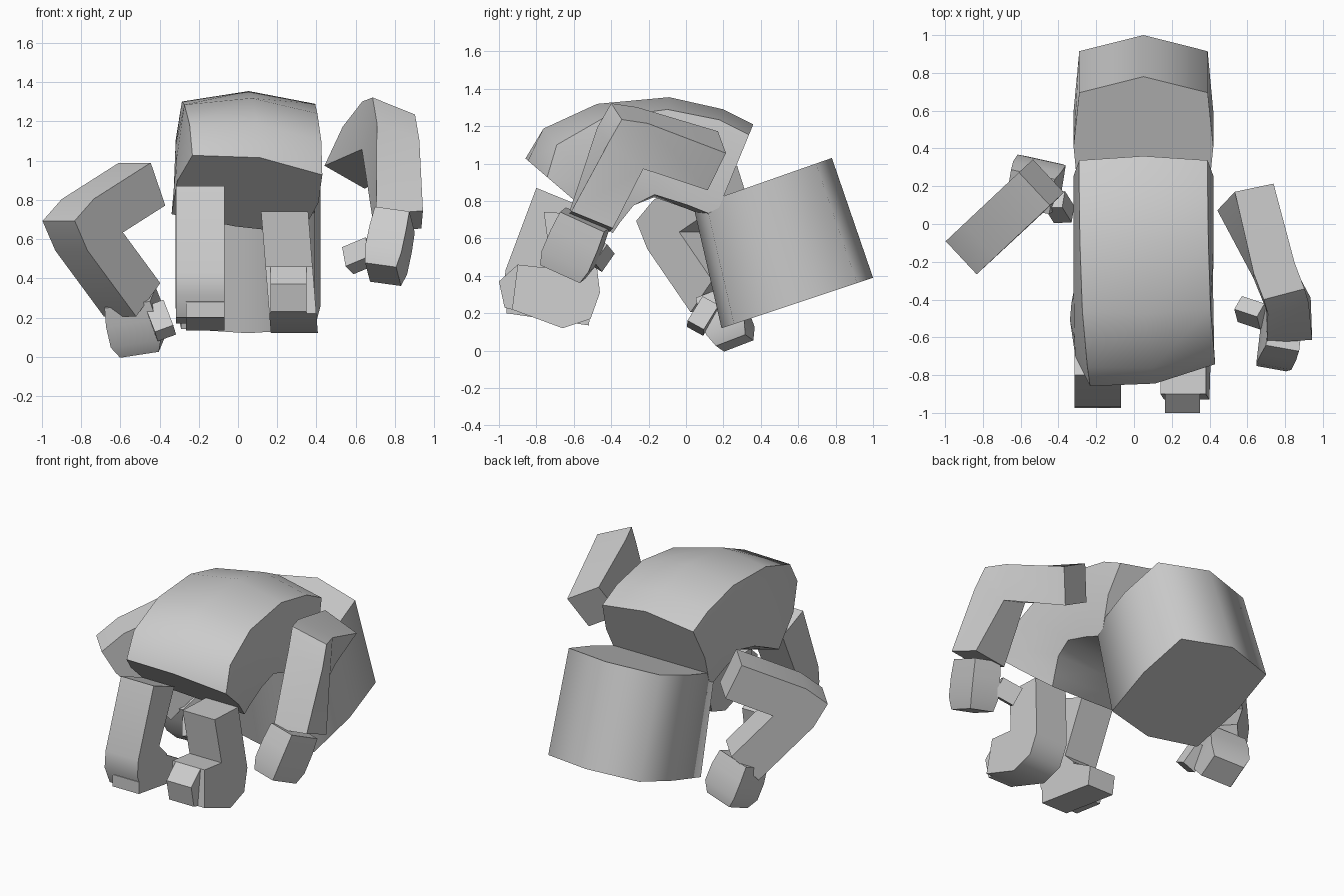
import bpy, bmesh, math
from mathutils import Vector as V, Matrix

if "Cube" in bpy.data.objects:
    bpy.data.objects.remove(bpy.data.objects["Cube"])


def loft(name, rings, angle=55):
    """Skin a list of closed rings and cap both ends."""
    bm = bmesh.new()
    rows = [[bm.verts.new(p) for p in r] for r in rings]
    n = len(rows[0])
    for a, b in zip(rows, rows[1:]):
        for i in range(n):
            bm.faces.new((a[i], a[(i + 1) % n], b[(i + 1) % n], b[i]))
    bm.faces.new(rows[0])
    bm.faces.new(rows[-1])
    bmesh.ops.remove_doubles(bm, verts=bm.verts, dist=0.002)
    bmesh.ops.recalc_face_normals(bm, faces=bm.faces)
    me = bpy.data.meshes.new(name)
    bm.to_mesh(me)
    bm.free()
    ob = bpy.data.objects.new(name, me)
    bpy.context.collection.objects.link(ob)
    bpy.ops.object.select_all(action='DESELECT')
    ob.select_set(True)
    bpy.context.view_layer.objects.active = ob
    bpy.ops.object.shade_smooth_by_angle(angle=math.radians(angle))
    return ob


def barrel_ring(outer, inner, roll=0, x=0.05, lip=0.06, lip_in=0.02):
    """Eight-sided body section between two points in the y-z plane."""
    o, i = V((x, *outer)), V((x, *inner))
    c, v, u = (o + i) / 2, (o - i).normalized(), V((1, 0, 0))
    h = (o - i).length / 2
    t = u.cross(v)
    rot = Matrix.Rotation(math.radians(roll), 3, t)
    pts = [(0, h), (.34, h - lip), (.37, 0), (.34, lip_in - h),
           (0, -h), (-.34, lip_in - h), (-.37, 0), (-.34, h - lip)]
    return [c + rot @ (u * a + v * b) for a, b in pts]


def box_ring(inner, outer, u):
    return [inner - u, inner + u, outer + u, outer - u]


def arm(name, s, e, w, twist=0, wrist=0, r=0.12):
    """Bent square limb: sharp inside the elbow, rounded outside."""
    s, e, w = V(s), V(e), V(w)
    d1, d2 = (e - s).normalized(), (w - e).normalized()
    hinge = d1.cross(d2).normalized()
    o1, o2 = hinge.cross(d1), hinge.cross(d2)
    mid = e - (s + w) / 2
    if o1.dot(mid) < 0:
        o1, o2 = -o1, -o2
    bis = (o1 + o2).normalized()
    inner = e - bis * (r / bis.dot(o1))
    ts = Matrix.Rotation(math.radians(twist), 3, d1)
    te = Matrix.Rotation(math.radians(twist * .7), 3, d1)
    tw = Matrix.Rotation(math.radians(wrist), 3, d2)
    v, u, z = ts @ o1 * r, hinge * r, tw @ o2 * r
    loft(name, [box_ring(s - v, s + v, ts @ u),
                box_ring(inner, e + o1 * r - d1 * .06, te @ u),
                box_ring(inner, e + bis * r * 1.1, te @ u),
                box_ring(inner, e + o2 * r + d2 * .06, te @ u),
                box_ring(w - z, w + z, tw @ u)])


def block(name, a, b, side, wide, thick, taper=1.0, bulge=1.0):
    """Box from a to b, with an optional bulge and tapered tip."""
    a, b = V(a), V(b)
    d = (b - a).normalized()
    u = V(side)
    u = (u - d * u.dot(d)).normalized()
    v = d.cross(u)
    rings = []
    for t, k in ((0, 1), (.35, bulge), (.75, bulge), (1, taper)):
        c = a.lerp(b, t)
        rings.append(box_ring(c - v * thick / 2 * k, c + v * thick / 2 * k, u * wide / 2 * k))
    loft(name, rings)


def side_extrude(name, profile, x0, x1, lean=0):
    """Extrude a y-z profile across x, leaning with height."""
    loft(name, [[V((x + lean * (z - .4), y, z)) for y, z in profile] for x in (x0, x1)])


# Arched torso, slightly twisted at the front end
outer = [(-.85, 1.02), (-.765, 1.19), (-.475, 1.32), (-.09, 1.355), (.2, 1.29), (.36, 1.21)]
inner = [(-.43, .66), (-.37, .71), (-.28, .78), (-.17, .82), (.0, .76), (.15, .70)]
rolls = [-13, -9, -4, -1, 0, 0]
loft("torso", [barrel_ring(o, i, r) for o, i, r in zip(outer, inner, rolls)])

# Hanging barrel-shaped head
loft("head", [barrel_ring((.78, 1.03), (.04, .77), lip=.09, lip_in=.07),
              barrel_ring((1.0, .39), (.19, .12), lip=.09, lip_in=.07)], 75)

# Right arm with hand and thumb
arm("right_arm", (.59, .143, 1.015), (.77, -.32, 1.16), (.82, -.51, .69), -28, 18)
block("right_hand", (.80, -.54, .70), (.74, -.66, .42), (.1, .9, -.45), .26, .18, .9, 1.06)
block("right_thumb", (.68, -.49, .54), (.56, -.45, .49), (0, .5, .85), .12, .09)

# Left arm with hand and thumb
arm("left_arm", (-.49, .22, .88), (-.82, -.09, .67), (-.54, .17, .29))
block("left_hand", (-.55, .17, .30), (-.49, .26, .04), (.95, -.25, .25), .24, .2, .85, 1.1)
block("left_thumb", (-.42, .13, .25), (-.37, .05, .12), (1, 0, .3), .1, .1)

# Right leg: upright shin with the foot pointing forward
side_extrude("right_leg", [(-.76, .74), (-.72, .44), (-.9, .46), (-.93, .22), (-.66, .12),
                           (-.51, .17), (-.46, .31), (-.51, .73)], .145, .385, -.08)
side_extrude("right_toe", [(-1.0, .37), (-.9, .46), (-.8, .4), (-.85, .2), (-.97, .23)], .165, .35)

# Left leg: leaning shin folded over a flat foot
side_extrude("left_leg", [(-.8, .87), (-.965, .43), (-.975, .32), (-.92, .2), (-.7, .17),
                          (-.66, .36), (-.74, .44), (-.58, .78)], -.315, -.07)
side_extrude("left_foot", [(-.96, .28), (-.96, .2), (-.52, .135), (-.5, .26), (-.68, .36)],
             -.265, -.07)
